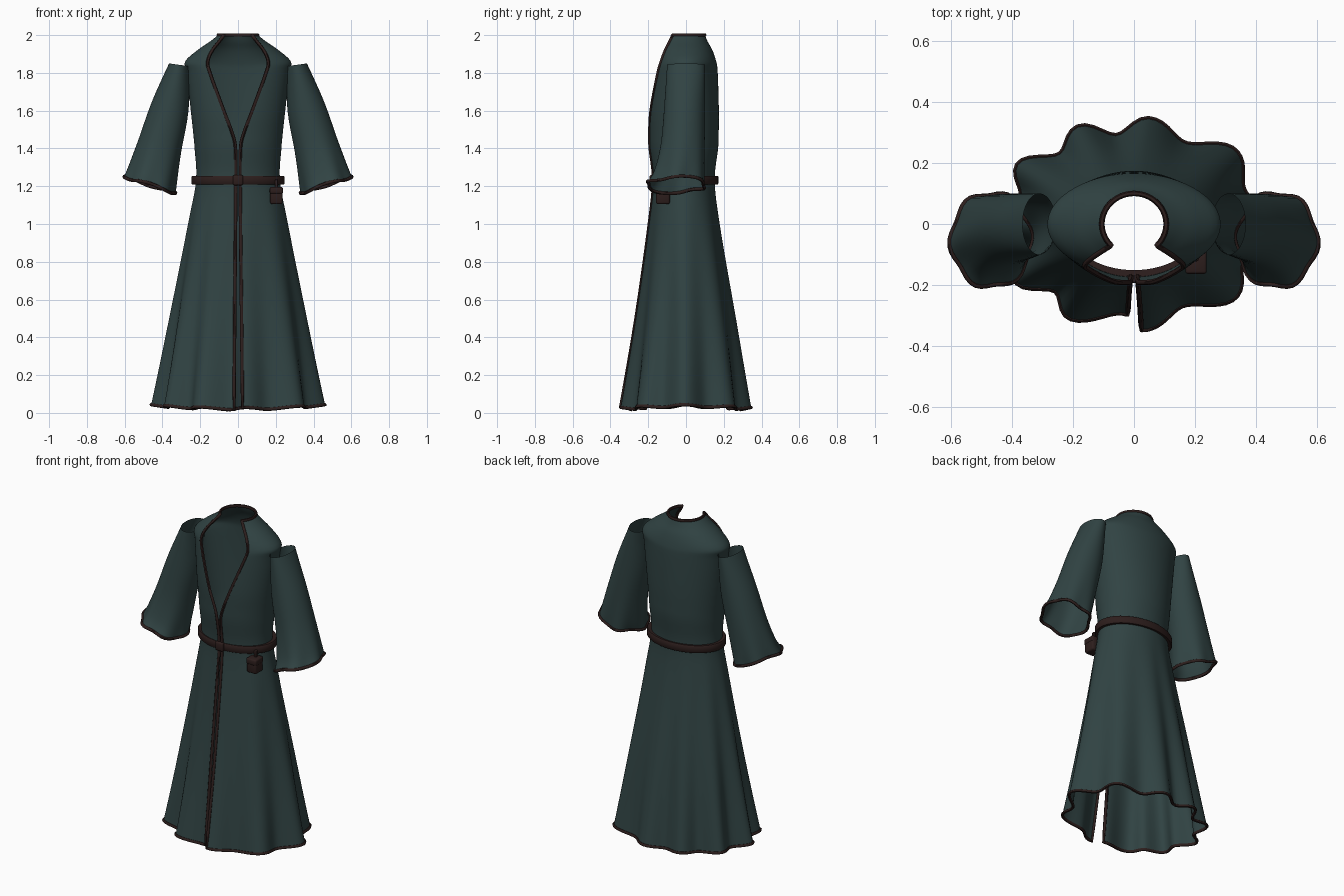
import bpy, bmesh, math
from mathutils import Vector

if "Cube" in bpy.data.objects:
    bpy.data.objects.remove(bpy.data.objects["Cube"], do_unlink=True)


def material(name, rgb):
    mat = bpy.data.materials.new(name)
    mat.use_nodes = True
    mat.diffuse_color = (*rgb, 1)
    mat.node_tree.nodes["Principled BSDF"].inputs["Base Color"].default_value = (*rgb, 1)
    return mat


cloth = material("dark teal cloth", (0.03, 0.056, 0.056))
leather = material("dark brown leather", (0.026, 0.013, 0.012))


def add_object(name, bm, mat, angle=50):
    bmesh.ops.recalc_face_normals(bm, faces=bm.faces)
    mesh = bpy.data.meshes.new(name)
    bm.to_mesh(mesh)
    bm.free()
    mesh.materials.append(mat)
    obj = bpy.data.objects.new(name, mesh)
    bpy.context.collection.objects.link(obj)
    bpy.ops.object.select_all(action='DESELECT')
    obj.select_set(True)
    bpy.context.view_layer.objects.active = obj
    bpy.ops.object.shade_smooth_by_angle(angle=math.radians(angle))
    return obj


def loft(name, rings, mat, closed, wrap=False, angle=50):
    """Skin a list of point rings into one sheet or tube."""
    bm = bmesh.new()
    rows = [[bm.verts.new(p) for p in ring] for ring in rings]
    if wrap:
        rows.append(rows[0])
    for a, b in zip(rows, rows[1:]):
        n = len(a)
        for i in range(n if closed else n - 1):
            j = (i + 1) % n
            bm.faces.new((a[i], a[j], b[j], b[i]))
    return add_object(name, bm, mat, angle)


def piping(name, points, radius=0.009):
    """Round leather edging along a closed loop."""
    curve = bpy.data.curves.new(name, 'CURVE')
    curve.dimensions = '3D'
    curve.bevel_depth = radius
    curve.bevel_resolution = 1
    line = curve.splines.new('POLY')
    line.points.add(len(points) - 1)
    for p, co in zip(line.points, points):
        p.co = (*co, 1)
    line.use_cyclic_u = True
    curve.materials.append(leather)
    obj = bpy.data.objects.new(name, curve)
    bpy.context.collection.objects.link(obj)
    bpy.ops.object.select_all(action='DESELECT')
    obj.select_set(True)
    bpy.context.view_layer.objects.active = obj
    bpy.ops.object.convert(target='MESH')
    bpy.ops.object.shade_smooth_by_angle(angle=math.radians(60))


def box(name, centre, size, bevel):
    bm = bmesh.new()
    bmesh.ops.create_cube(bm, size=1)
    for v in bm.verts:
        v.co = Vector(centre) + Vector(c * s for c, s in zip(v.co, size))
    bmesh.ops.bevel(bm, geom=bm.edges[:], offset=bevel, segments=2,
                    profile=0.5, affect='EDGES')
    add_object(name, bm, leather)


def smooth_rows(rows, steps):
    """Catmull-Rom interpolation between section rows."""
    out = []
    for i in range(len(rows) - 1):
        group = [rows[max(i - 1, 0)], rows[i], rows[i + 1], rows[min(i + 2, len(rows) - 1)]]
        for k in range(steps):
            t = k / steps
            out.append([b + t / 2 * (c - a + t * (2 * a - 5 * b + 4 * c - d
                        + t * (3 * (b - c) + d - a))) for a, b, c, d in zip(*group)])
    return out + [list(rows[-1])]


# Robe body: height, half width, half depth, y centre, half opening, pleat depth
sections = [
    (2.0, .105, .10, 0, .075, 0),
    (1.965, .15, .115, 0, .10, 0),
    (1.92, .215, .14, 0, .135, 0),
    (1.86, .28, .16, 0, .16, 0),
    (1.8, .272, .172, -.004, .148, 0),
    (1.6, .25, .184, -.01, .075, 0),
    (1.48, .237, .183, -.01, .03, 0),
    (1.4, .23, .18, -.01, .013, 0),
    (1.23, .222, .162, -.01, .011, 0),
    (1.0, .262, .185, -.008, .013, .12),
    (.5, .35, .255, 0, .018, .5),
    (.03, .425, .32, 0, .022, 1),
]
# Pleat crests around the hem, in degrees from the front opening
crests = [-30, 4, 45, 88, 135, 174, 203, 235, 270, 304, 333, 375]


def pleat(t):
    deg = math.degrees(t)
    for a, b in zip(crests, crests[1:]):
        if a <= deg <= b:
            return math.cos(math.tau * (deg - a) / (b - a))
    return 0


def body_ring(z, rx, ry, yc, gap, depth, count=120):
    start = math.asin(gap / rx)
    ring = []
    for i in range(count + 1):
        t = start + (math.tau - 2 * start) * i / count
        wave = pleat(t)
        r = 1 + .085 * depth * wave
        ring.append((rx * r * math.sin(t), yc - ry * r * math.cos(t),
                     z + .012 * depth ** 3 * (math.cos(2 * t) * -.6 + wave * .5)))
    return ring


rings = [body_ring(*row) for row in smooth_rows(sections, 4)]
loft("robe_body", rings, cloth, closed=False)
left_edge = [r[0] for r in rings]
right_edge = [r[-1] for r in rings]
piping("robe_edging", left_edge[:-1] + rings[-1] + right_edge[-2:0:-1] + rings[0][::-1][:-1])

# Sleeves: outer x, outer z, inner x, inner z, front y, back y, cuff ripple
sleeve_rows = [
    (.365, 1.85, .255, 1.835, -.10, .10, 0),
    (.455, 1.65, .262, 1.60, -.115, .10, 0),
    (.525, 1.45, .302, 1.38, -.135, .10, .2),
    (.575, 1.31, .325, 1.23, -.17, .10, .6),
    (.597, 1.25, .335, 1.165, -.205, .10, 1),
]


def sleeve_ring(side, xo, zo, xi, zi, front, back, ripple, count=48):
    ring = []
    for i in range(count):
        a = math.tau * i / count
        r = 1 + .05 * ripple * math.cos(6 * a + .6)
        u = math.cos(a) * r
        v = math.sin(a) * r
        ring.append((side * ((xo + xi) / 2 + u * (xo - xi) / 2),
                     (front + back) / 2 + v * (back - front) / 2,
                     (zo + zi) / 2 + u * (zo - zi) / 2 + .008 * ripple * math.sin(3 * a)))
    return ring


for label, side in (("left", 1), ("right", -1)):
    tube = [sleeve_ring(side, *row) for row in smooth_rows(sleeve_rows, 4)]
    loft(label + "_sleeve", tube, cloth, closed=True)
    piping(label + "_cuff_edging", tube[-1], .009)

# Belt: a flat band with softened edges
band = [(-.03, -.02), (-.004, -.023), (0, -.018), (0, .018), (-.004, .023), (-.03, .02)]
belt = []
for i in range(64):
    a = math.tau * i / 64
    belt.append([((.247 + d) * math.cos(a), -.005 + (.176 + d) * math.sin(a), 1.232 + h)
                 for d, h in band])
loft("belt", belt, leather, closed=True, wrap=True, angle=40)
box("belt_knot", (0, -.18, 1.232), (.054, .026, .054), .008)

# Pouch hanging from the belt
box("pouch", (.203, -.122, 1.15), (.066, .074, .09), .01)
box("pouch_flap", (.203, -.124, 1.178), (.07, .078, .036), .008)
box("pouch_strap", (.203, -.112, 1.21), (.016, .02, .05), .004)
